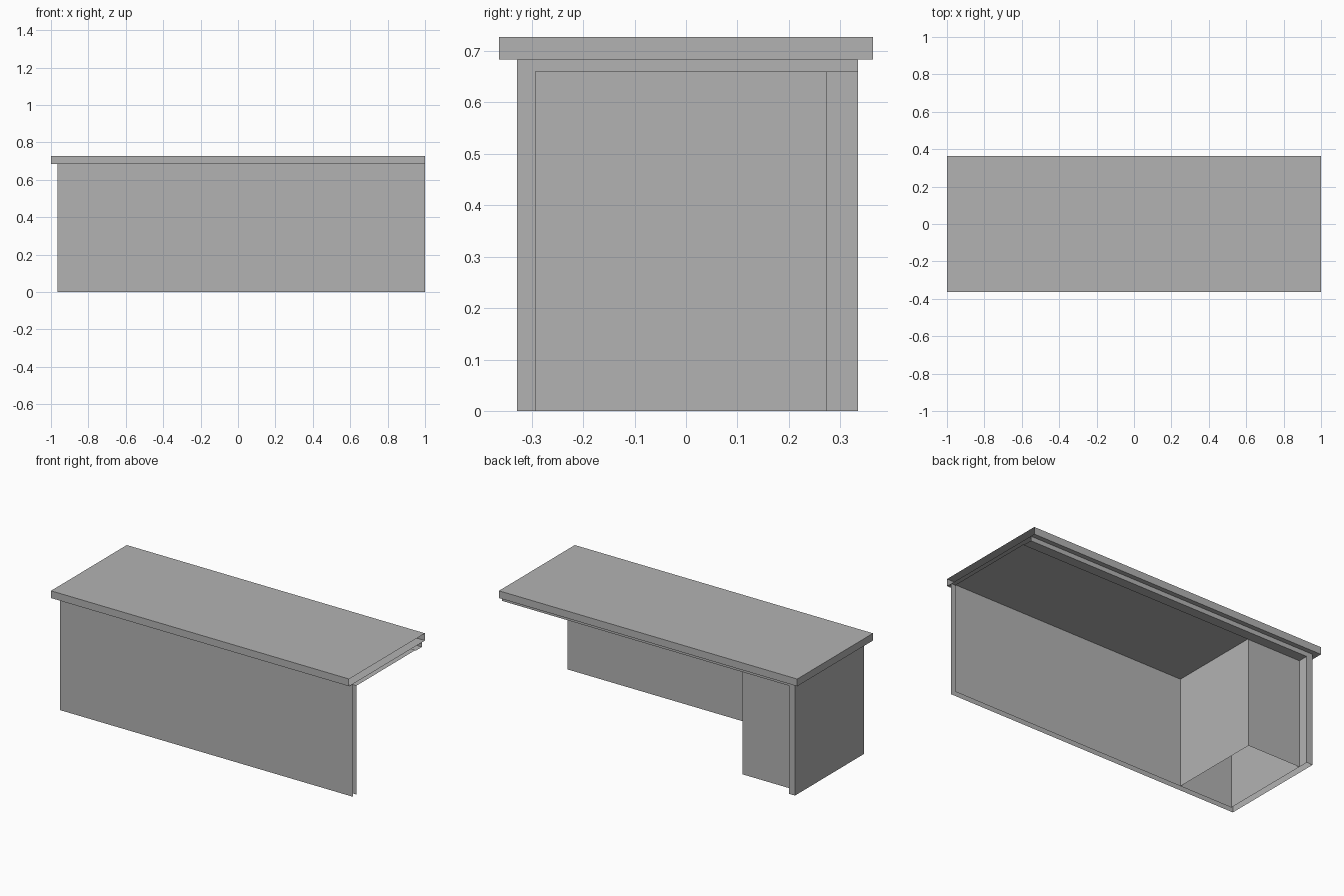
import bpy
import bmesh

cube = bpy.data.objects.get("Cube")
if cube:
    bpy.data.objects.remove(cube, do_unlink=True)

GREY = (0.45, 0.45, 0.45, 1)
grey = bpy.data.materials.new("plain grey")
grey.use_nodes = True
grey.diffuse_color = GREY
grey.node_tree.nodes["Principled BSDF"].inputs["Base Color"].default_value = GREY


def finish(name, bm):
    mesh = bpy.data.meshes.new(name)
    bm.to_mesh(mesh)
    bm.free()
    mesh.materials.append(grey)
    obj = bpy.data.objects.new(name, mesh)
    bpy.context.collection.objects.link(obj)
    return obj


def wall(name, path, z0, z1):
    """Upright sheet along a plan path, facing the right of travel."""
    bm = bmesh.new()
    low = [bm.verts.new((x, y, z0)) for x, y in path]
    high = [bm.verts.new((x, y, z1)) for x, y in path]
    for i in range(len(path) - 1):
        bm.faces.new((low[i], low[i + 1], high[i + 1], high[i]))
    return finish(name, bm)


def underside(name, x0, x1, y0, y1, z):
    """Level sheet facing down."""
    bm = bmesh.new()
    corners = [(x0, y0), (x0, y1), (x1, y1), (x1, y0)]
    bm.faces.new([bm.verts.new((x, y, z)) for x, y in corners])
    return finish(name, bm)


# Main dimensions
END = 1.0                          # open end of the counter
LEFT_OUT, LEFT_IN = -0.965, -0.925
FRONT_OUT, FRONT_IN = -0.328, -0.293
BACK, CABINET_BACK = 0.334, 0.273
CABINET_SIDE = -0.57
CEILING, LIP, SLAB, TOP = 0.66, 0.655, 0.683, 0.727
DEPTH = 0.363

# Counter slab: a hollow box left open at its +x end
bm = bmesh.new()
bmesh.ops.create_cube(bm, size=1)
for v in bm.verts:
    v.co.x *= 2 * END
    v.co.y *= 2 * DEPTH
    v.co.z = TOP if v.co.z > 0 else SLAB
bm.normal_update()
bmesh.ops.delete(bm, geom=[f for f in bm.faces if f.normal.x > 0.5], context='FACES')
finish("counter_top", bm)

# Hollow front and end panels, open below and at the +x end
wall("end_panel_outer", [(LEFT_OUT, BACK), (LEFT_OUT, FRONT_OUT)], 0, SLAB)
wall("front_panel_outer", [(LEFT_OUT, FRONT_OUT), (END, FRONT_OUT)], 0, SLAB)
wall("front_panel_inner", [(END, FRONT_IN), (LEFT_IN, FRONT_IN)], 0, CEILING)
wall("end_panel_inner", [(LEFT_IN, FRONT_IN), (LEFT_IN, BACK)], 0, CEILING)
wall("end_panel_edge", [(LEFT_IN, BACK), (LEFT_OUT, BACK)], 0, LIP)

# Cabinet under one end: inner side and back
wall("cabinet", [(CABINET_SIDE, FRONT_IN), (CABINET_SIDE, CABINET_BACK),
                 (LEFT_IN, CABINET_BACK)], 0, CEILING)

# Support layer beneath the slab
wall("back_apron", [(END, BACK), (LEFT_OUT, BACK)], LIP, SLAB)
underside("support_underside", LEFT_IN, END, FRONT_IN, CABINET_BACK, CEILING)
underside("apron_underside", LEFT_IN, END, CABINET_BACK, BACK, LIP)
